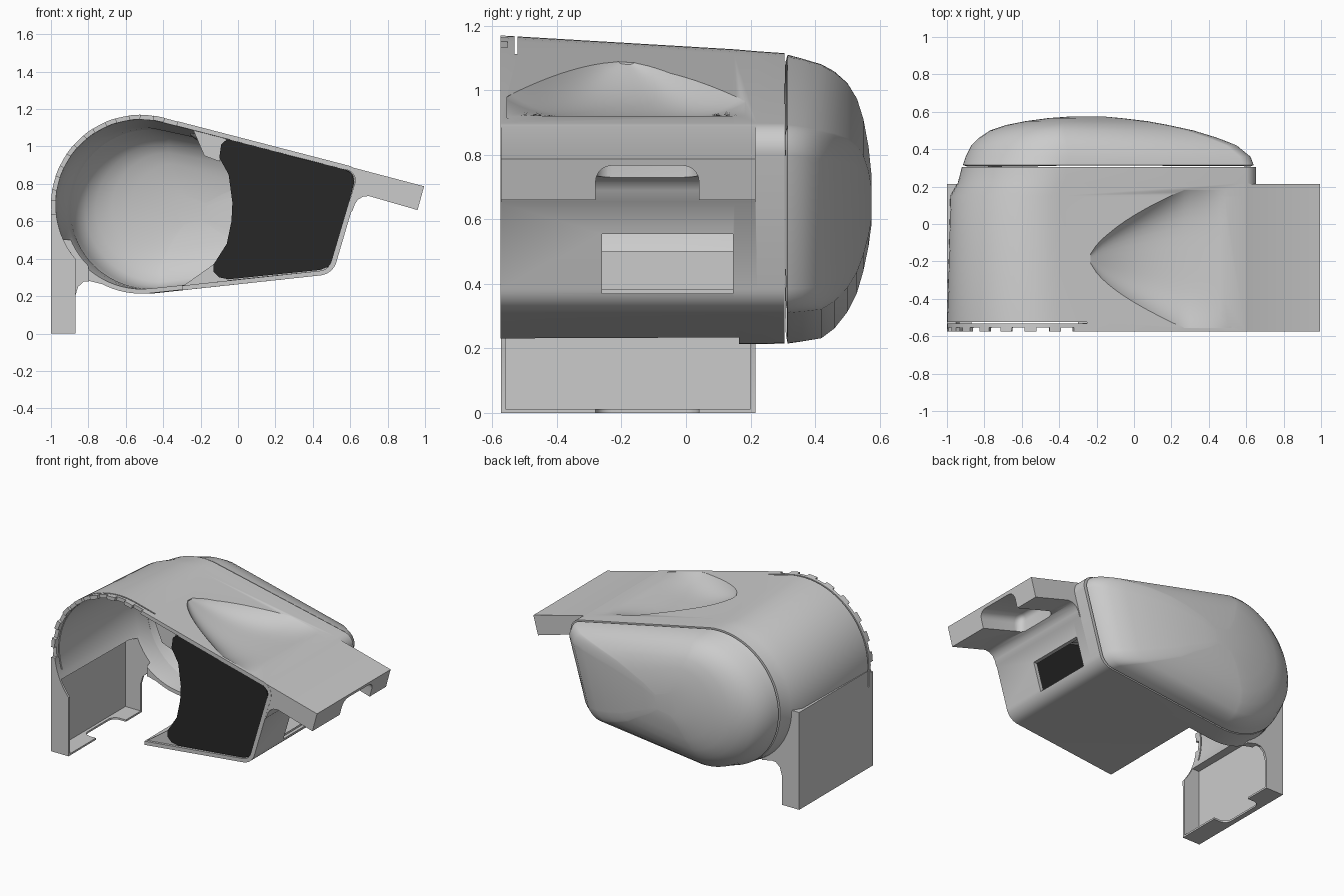
import bpy, bmesh
from math import sin, cos, radians, pi, atan2
from mathutils import Matrix

if "Cube" in bpy.data.objects:
    bpy.data.objects.remove(bpy.data.objects["Cube"])


def loft(name, rings):
    """Skin a list of equal-length rings into a capped solid."""
    bm = bmesh.new()
    rows = [[bm.verts.new(p) for p in r] for r in rings]
    n = len(rows[0])
    for a, b in zip(rows, rows[1:]):
        for i in range(n):
            bm.faces.new((a[i], a[(i + 1) % n], b[(i + 1) % n], b[i]))
    bm.faces.new(rows[0])
    bm.faces.new(rows[-1])
    bmesh.ops.recalc_face_normals(bm, faces=bm.faces)
    me = bpy.data.meshes.new(name)
    bm.to_mesh(me)
    bm.free()
    ob = bpy.data.objects.new(name, me)
    bpy.context.collection.objects.link(ob)
    return ob


def prism(name, poly, y0, y1):
    return loft(name, [[(x, y, z) for x, z in poly] for y in (y0, y1)])


def box(name, x0, x1, y0, y1, z0, z1):
    return prism(name, [(x0, z0), (x1, z0), (x1, z1), (x0, z1)], y0, y1)


def apply(ob, mod):
    bpy.context.view_layer.objects.active = ob
    bpy.ops.object.modifier_apply(modifier=mod.name)


def rounded(ob, width):
    m = ob.modifiers.new("round", 'BEVEL')
    m.width, m.segments = width, 5
    apply(ob, m)
    return ob


def boolean(ob, other, op='DIFFERENCE'):
    m = ob.modifiers.new("bool", 'BOOLEAN')
    m.operation, m.solver, m.object = op, 'EXACT', other
    apply(ob, m)
    bpy.data.objects.remove(other)


def smooth(ob, angle=35):
    bpy.ops.object.select_all(action='DESELECT')
    ob.select_set(True)
    bpy.context.view_layer.objects.active = ob
    bpy.ops.object.shade_smooth_by_angle(angle=radians(angle))


def arc(cx, cz, r, a0, a1, n):
    return [(cx + r * cos(radians(a0 + (a1 - a0) * i / n)),
             cz + r * sin(radians(a0 + (a1 - a0) * i / n))) for i in range(n + 1)]


def section(cx, cz, r, t=0):
    """Housing outline: big round end, two rounded right corners, inset by t."""
    return (arc(cx, cz, r - t, 75, 275.5, 40)
            + arc(0.43, 0.41, 0.1 - t, -84.5, -14, 8)
            + arc(0.572, 0.82, 0.08 - t, -14, 75, 8))


# y position and round-end circle of each housing section
STATIONS = [(-0.575, (-0.52, 0.69, 0.48)), (0.15, (-0.525, 0.67, 0.457)),
            (0.22, (-0.488, 0.667, 0.454)), (0.305, (-0.47, 0.665, 0.45))]
FRONT, BACK, WALL = STATIONS[0][1], STATIONS[-1][1], 0.025


def ring(poly, y):
    return [(x, y, z) for x, z in poly]


def scallop(name, grow=0):
    """Pointed thumb recess that fades out down the sloping top."""
    rings = []
    for i in range(25):
        u = 0.01 + 0.99 * i / 24
        x = -0.24 + 0.76 * u - grow * (1 - u)
        top = 1.113 - 0.2 * u
        w = 0.37 * min(1, 1.5 * u) ** 0.6 + grow
        depth = top - (0.913 + 0.2 * (1 - u) ** 3) + 0.01 * (1 - u) - 0.01 * u ** 4
        pts = []
        for k in range(21):
            s = -cos(pi * k / 20)
            y = -0.185 + w * s
            tilt = 0.038 * (1 - u) * (y + 0.575) / 0.88
            pts.append((x, y, top - tilt - grow - depth * (1 - abs(s) ** 4)))
        pts += [(x, -0.185 + w, top + 0.25), (x, -0.185 - w, top + 0.25)]
        rings.append(pts)
    return loft(name, rings)


# Main housing: tapered solid, with flange and leg
body = loft("housing", [ring(section(*c), y) for y, c in STATIONS])
flange = prism("flange", [(0.45, 0.92), (0.57, 0.899), (0.995, 0.787), (0.96, 0.66), (0.70, 0.735),
                          (0.667, 0.731), (0.64, 0.715), (0.624, 0.69), (0.612, 0.655),
                          (0.55, 0.6), (0.45, 0.6)], -0.574, 0.215)
boolean(body, flange, 'UNION')
leg = prism("leg", [(-1, 0), (-0.87, 0), (-0.87, 0.2), (-0.855, 0.25), (-0.825, 0.277), (-0.79, 0.28),
                    (-0.72, 0.262), (-0.7, 0.45), (-0.8, 0.66), (-1, 0.66)], -0.574, 0.215)
boolean(body, leg, 'UNION')

# Thumb recess and hollow interior
boolean(body, scallop("recess_cutter"))
cavity = loft("cavity", [ring(section(*FRONT, WALL), -0.7)]
              + [ring(section(*c, WALL), y) for y, c in STATIONS]
              + [ring(section(*BACK, WALL), 0.45)])
boolean(cavity, scallop("recess_lining", 0.022))
boolean(body, cavity)

# Bottom opening, side window, flange notch
boolean(body, box("bottom_opening", -0.869, -0.3, -0.7, 0.165, 0.05, 0.41))
boolean(body, box("side_window", 0.5, 0.75, -0.26, 0.145, 0.37, 0.555))
boolean(body, rounded(prism("flange_notch", [(0.665, 0.5), (1.2, 0.5), (1.2, 0.711), (0.665, 0.852)],
                            -0.28, 0.04), 0.05))

# Leg is open on its inner side, with a notch in its bottom plate
boolean(body, box("leg_hollow", -0.985, -0.8, -0.56, 0.2, 0.012, 0.5))
boolean(body, rounded(box("leg_notch", -0.965, -0.6, -0.28, 0.04, -0.2, 0.3), 0.05))

# Toothed strip along the front of the round end
boolean(body, box("strip_gap", -1.1, -0.25, -0.532, -0.523, 0.55, 1.3))
for i in range(8):
    a = radians(70 + i * 16)
    cut = box("tooth_gap", 0.40, 0.56, -0.6, -0.553, -0.035, 0.035)
    cut.data.transform(Matrix.Translation((-0.52, 0, 0.69)) @ Matrix.Rotation(-a, 4, 'Y'))
    boolean(body, cut)
smooth(body)

# Rounded back cover, separated by a thin gap; sections grow rounder to the back
rows = [(0.315, -0.915, 0.64, 0.215, 1.11), (0.36, -0.90, 0.63, 0.215, 1.105),
        (0.42, -0.87, 0.56, 0.222, 1.09), (0.46, -0.83, 0.46, 0.25, 1.07),
        (0.50, -0.77, 0.33, 0.30, 1.035), (0.53, -0.68, 0.19, 0.36, 0.985),
        (0.55, -0.58, 0.08, 0.43, 0.92), (0.566, -0.46, -0.06, 0.51, 0.83),
        (0.575, -0.34, -0.16, 0.58, 0.74)]
base = section(*BACK)
lx, hx = min(p[0] for p in base), max(p[0] for p in base)
lz, hz = min(p[1] for p in base), max(p[1] for p in base)
rings = []
for k, (y, x0, x1, z0, z1) in enumerate(rows):
    f, pts = 0.8 * (k / (len(rows) - 1)) ** 0.7, []
    for x, z in base:
        u, v = 2 * (x - lx) / (hx - lx) - 1, 2 * (z - lz) / (hz - lz) - 1
        a = atan2(v, u)
        u, v = u + (cos(a) - u) * f, v + (sin(a) - v) * f
        pts.append(((x0 + x1) / 2 + u * (x1 - x0) / 2, y, (z0 + z1) / 2 + v * (z1 - z0) / 2))
    rings.append(pts)
cover = loft("back_cover", rings)
bm = bmesh.new()
bm.from_mesh(cover.data)
bmesh.ops.delete(bm, geom=[f for f in bm.faces if all(v.co.y < 0.32 for v in f.verts)],
                 context='FACES_ONLY')
bm.to_mesh(cover.data)
bm.free()
sol = cover.modifiers.new("wall", 'SOLIDIFY')
sol.thickness, sol.offset = 0.02, -1
apply(cover, sol)
smooth(cover, 50)

# Dark front panel with a concave left edge
panel = prism("front_panel", [(-0.09, 1.01), (-0.07, 1.03), (-0.03, 1.035), (0.57, 0.878), (0.61, 0.855),
                              (0.622, 0.81), (0.52, 0.41), (0.49, 0.36), (0.44, 0.34), (-0.05, 0.29),
                              (-0.1, 0.3), (-0.13, 0.33), (-0.13, 0.37), (-0.06, 0.48), (-0.035, 0.60),
                              (-0.03, 0.70), (-0.05, 0.85), (-0.1, 0.94)], -0.57, -0.56)
mat = bpy.data.materials.new("dark_panel")
mat.diffuse_color = (0.02, 0.02, 0.02, 1)
mat.use_nodes = True
mat.node_tree.nodes["Principled BSDF"].inputs["Base Color"].default_value = mat.diffuse_color
panel.data.materials.append(mat)

# Small webs joining the panel to the housing
prism("upper_web", [(-0.24, 1.09), (-0.06, 1.045), (-0.1, 0.92), (-0.18, 0.95)], -0.558, -0.53)
prism("lower_web", [(-0.3, 0.25), (-0.05, 0.28), (-0.13, 0.37)], -0.558, -0.53)
